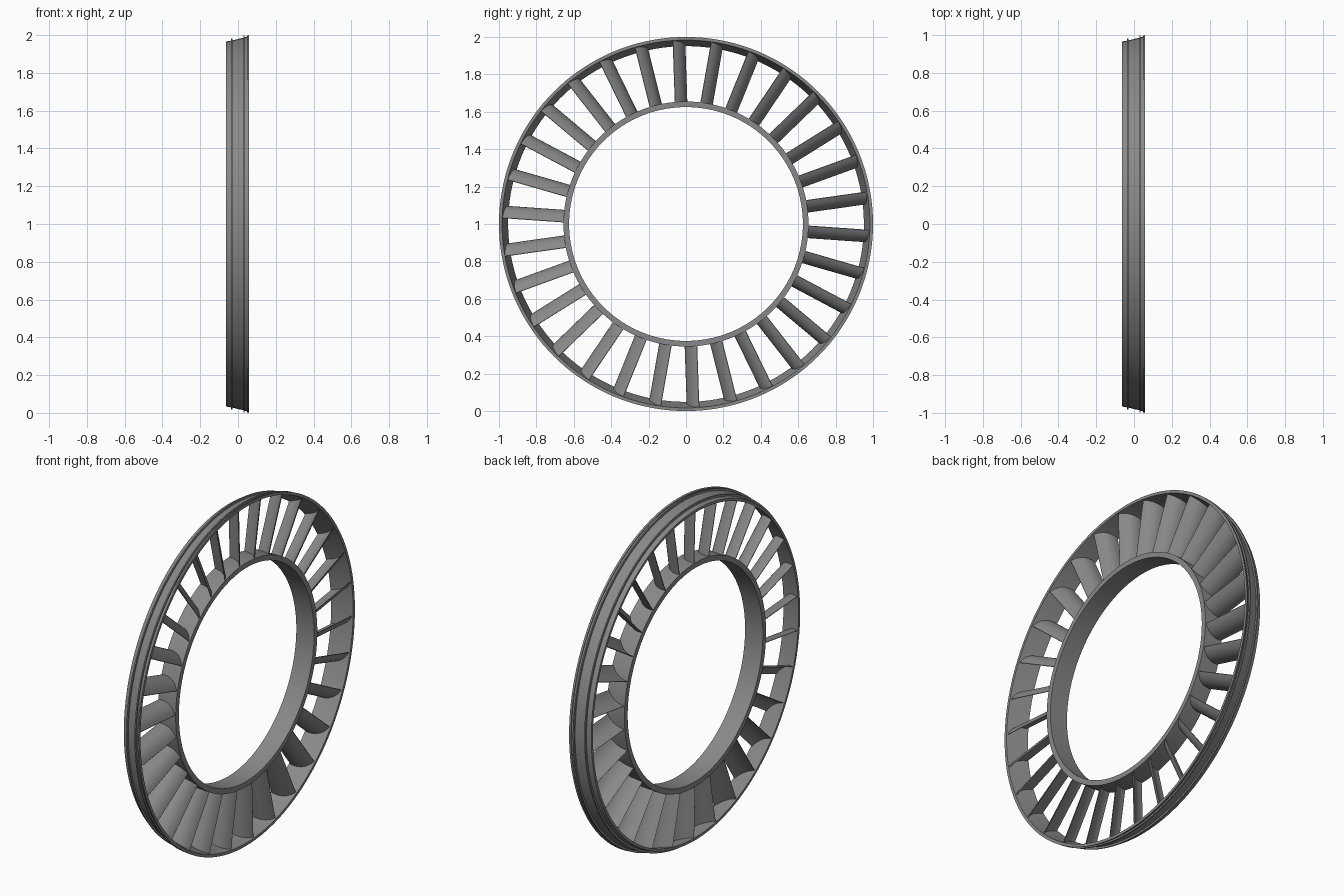
import bpy, bmesh, math
from math import sin, cos, sqrt, radians, tau

cube = bpy.data.objects.get("Cube")
if cube:
    bpy.data.objects.remove(cube, do_unlink=True)

BLADES = 30
SEGMENTS = 144

grey = bpy.data.materials.new("metal_grey")
grey.use_nodes = True
colour = (0.25, 0.25, 0.25, 1)
grey.diffuse_color = colour
grey.node_tree.nodes["Principled BSDF"].inputs["Base Color"].default_value = colour


def finish(name, bm):
    """Turn a bmesh into a smooth-shaded object at the wheel centre."""
    bmesh.ops.recalc_face_normals(bm, faces=bm.faces)
    mesh = bpy.data.meshes.new(name)
    bm.to_mesh(mesh)
    bm.free()
    mesh.materials.append(grey)
    obj = bpy.data.objects.new(name, mesh)
    obj.location.z = 1
    bpy.context.collection.objects.link(obj)
    bpy.ops.object.select_all(action='DESELECT')
    obj.select_set(True)
    bpy.context.view_layer.objects.active = obj
    bpy.ops.object.shade_smooth_by_angle(angle=radians(30))
    return obj


def ring(name, profile):
    """Revolve a closed (x, radius) profile about the x axis."""
    bm = bmesh.new()
    loops = []
    for i in range(SEGMENTS):
        a = tau * i / SEGMENTS
        loops.append([bm.verts.new((x, r * sin(a), r * cos(a))) for x, r in profile])
    n = len(profile)
    for i in range(SEGMENTS):
        p, q = loops[i], loops[(i + 1) % SEGMENTS]
        for j in range(n):
            k = (j + 1) % n
            bm.faces.new((p[j], p[k], q[k], q[j]))
    return finish(name, bm)


def wall(x):
    """Inside radius of the conical outer ring."""
    return 0.968 + 0.27 * x


# Inner hub ring
ring("inner_ring", [(-0.06, 0.625), (0.055, 0.625), (0.055, 0.655), (-0.06, 0.655)])

# Conical outer ring with two thin raised seal ridges
ring("outer_ring", [
    (-0.063, wall(-0.063)), (0.057, wall(0.057)),
    (0.057, 1.0), (0.047, 0.997), (0.047, 0.992),
    (0.035, 0.988), (0.035, 0.998), (0.028, 0.998), (0.028, 0.986),
    (-0.029, 0.972), (-0.029, 0.983), (-0.036, 0.983), (-0.036, 0.971),
    (-0.063, 0.966)])


# Curved blade: crescent section spanning hub to outer ring
def section(t, side):
    bulge = 0.020 * (1 - t * t) + side * (0.0015 + 0.003 * (1 - t * t))
    return 0.053 * t + 0.5 * bulge - 0.003, -0.032 * t + 0.86 * bulge - 0.004


steps = [-1 + i / 6 for i in range(13)]
outline = [section(t, 1) for t in steps] + [section(t, -1) for t in reversed(steps)]
bm = bmesh.new()
root = [bm.verts.new((x, y, sqrt(0.648 ** 2 - y * y))) for x, y in outline]
tip = [bm.verts.new((x, y, sqrt((wall(x) + 0.004) ** 2 - y * y))) for x, y in outline]
count = len(outline)
for i in range(count):
    j = (i + 1) % count
    bm.faces.new((root[i], root[j], tip[j], tip[i]))
# Cap both ends strip by strip
for row in (root, tip):
    for i in range(len(steps) - 1):
        bm.faces.new((row[i], row[i + 1], row[count - 2 - i], row[count - 1 - i]))
blade = finish("blade", bm)
blade.rotation_euler.x = radians(2)

# Repeat the blade around the wheel
for k in range(1, BLADES):
    copy = blade.copy()
    copy.name = f"blade_{k + 1}"
    copy.rotation_euler.x = radians(2) + tau * k / BLADES
    bpy.context.collection.objects.link(copy)
